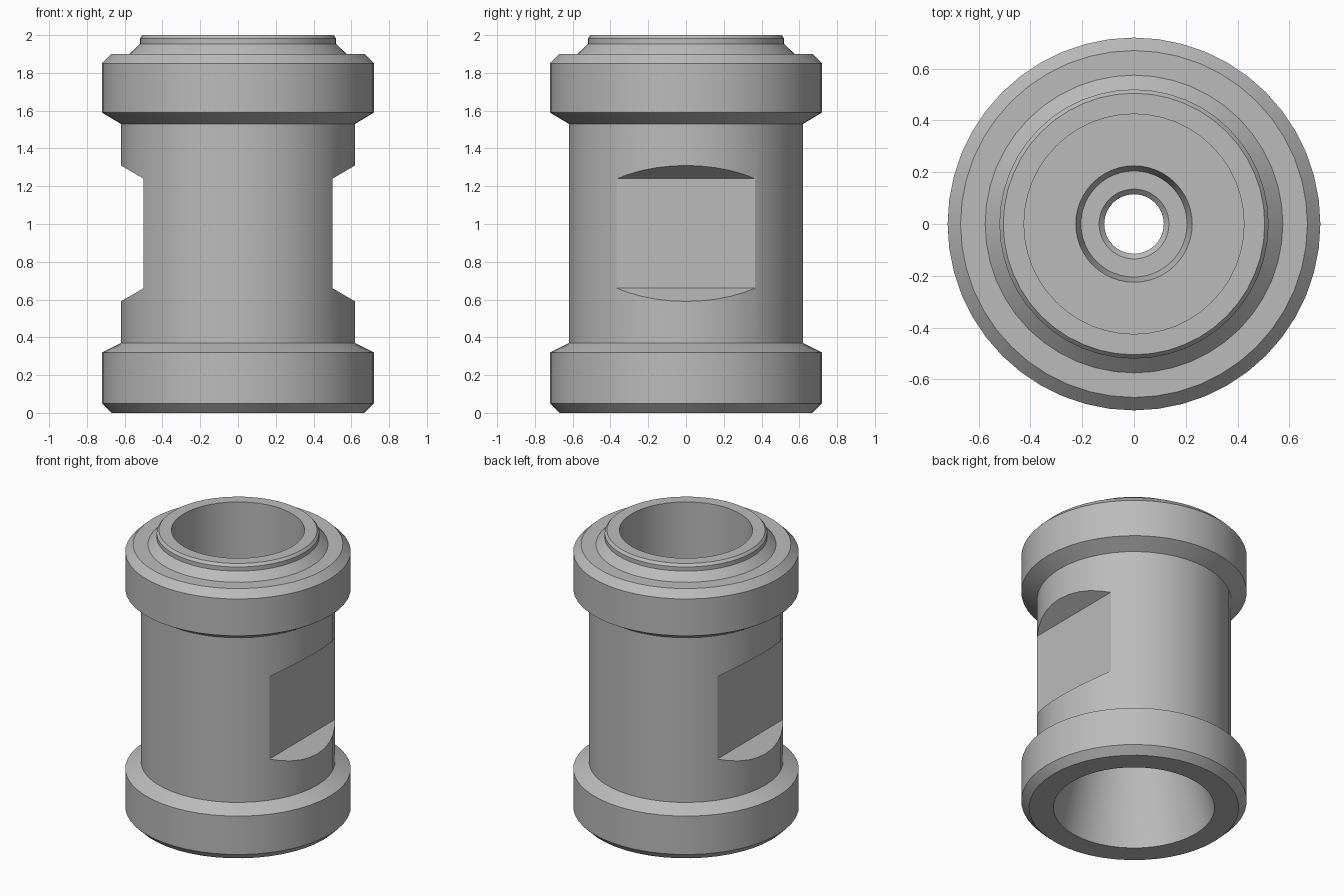
import bpy
import bmesh
import math

cube = bpy.data.objects.get("Cube")
if cube:
    bpy.data.objects.remove(cube, do_unlink=True)

SEGMENTS = 48

steel = bpy.data.materials.new("plain_grey")
steel.use_nodes = True
steel.diffuse_color = (0.5, 0.5, 0.5, 1)
steel.node_tree.nodes["Principled BSDF"].inputs["Base Color"].default_value = (0.5, 0.5, 0.5, 1)


def add_object(name, bm):
    bmesh.ops.recalc_face_normals(bm, faces=bm.faces)
    mesh = bpy.data.meshes.new(name)
    bm.to_mesh(mesh)
    bm.free()
    mesh.materials.append(steel)
    obj = bpy.data.objects.new(name, mesh)
    bpy.context.collection.objects.link(obj)
    return obj


def lathe(name, profile):
    """Turn a closed (radius, height) profile around the z axis."""
    bm = bmesh.new()
    rings = []
    for i in range(SEGMENTS):
        a = math.tau * i / SEGMENTS
        rings.append([bm.verts.new((r * math.cos(a), r * math.sin(a), z)) for r, z in profile])
    n = len(profile)
    for i, ring in enumerate(rings):
        after = rings[(i + 1) % SEGMENTS]
        for j in range(n):
            k = (j + 1) % n
            bm.faces.new((ring[j], after[j], after[k], ring[k]))
    return add_object(name, bm)


def prism(name, outline, half_width):
    """Extrude an (x, z) outline along y."""
    bm = bmesh.new()
    face = bm.faces.new([bm.verts.new((x, -half_width, z)) for x, z in outline])
    moved = bmesh.ops.extrude_face_region(bm, geom=[face])["geom"]
    bmesh.ops.translate(bm, vec=(0, 2 * half_width, 0),
                        verts=[v for v in moved if isinstance(v, bmesh.types.BMVert)])
    return add_object(name, bm)


# Outside: lower collar, barrel, upper collar, spigot
outside = [(0.67, 0), (0.72, 0.05), (0.72, 0.32), (0.62, 0.37),
           (0.62, 1.53), (0.72, 1.59), (0.72, 1.85), (0.67, 1.9),
           (0.575, 1.9), (0.52, 1.953), (0.52, 1.982), (0.505, 2)]
# Inside: upper bore, stepped seat, small hole, tapered lower bore
inside = [(0.425, 2), (0.425, 1.15), (0.225, 1.15), (0.205, 1.08),
          (0.135, 1.08), (0.115, 1.06), (0.115, 0.85),
          (0.33, 0.75), (0.515, 0)]
body = lathe("coupling_body", outside + inside)

# Spanner flats on both sides
for name, side in (("left", 1), ("right", -1)):
    outline = [(0.5, 0.66), (0.5, 1.24), (0.74, 1.38), (0.74, 0.52)]
    cutter = prism(name + "_flat_cutter", [(side * x, z) for x, z in outline], 0.8)
    cutter.hide_render = True
    cutter.hide_viewport = True
    cut = body.modifiers.new(name + "_flat", "BOOLEAN")
    cut.operation = "DIFFERENCE"
    cut.solver = "EXACT"
    cut.object = cutter

# Bake the cuts, then smooth the round surfaces
bpy.ops.object.select_all(action="DESELECT")
body.select_set(True)
bpy.context.view_layer.objects.active = body
for modifier in list(body.modifiers):
    bpy.ops.object.modifier_apply(modifier=modifier.name)
for obj in [o for o in bpy.data.objects if o.name.endswith("_flat_cutter")]:
    bpy.data.objects.remove(obj, do_unlink=True)
bpy.ops.object.shade_smooth_by_angle(angle=math.radians(15))
